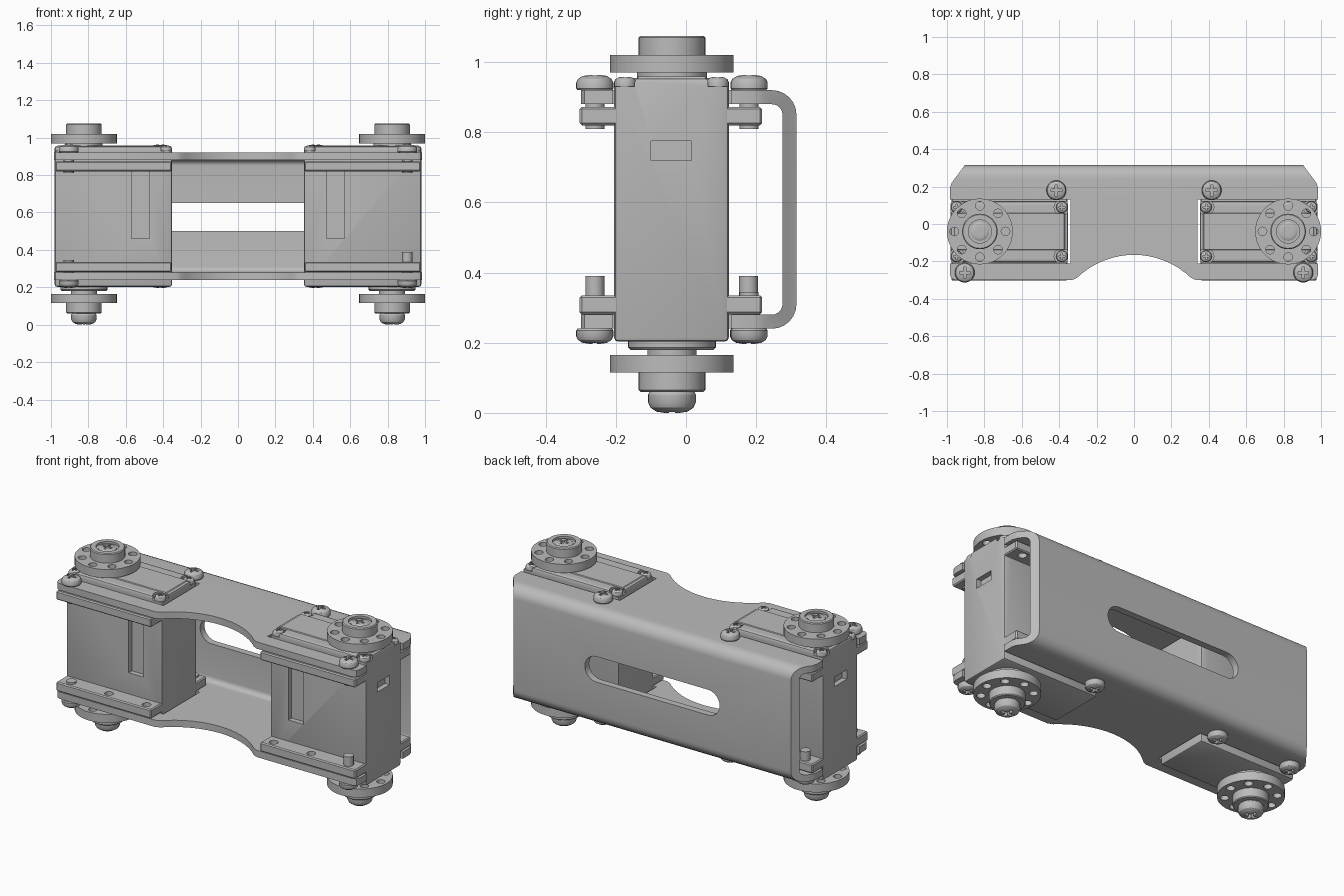
import bpy, bmesh, math
from mathutils import Matrix

cube = bpy.data.objects.get("Cube")
if cube:
    bpy.data.objects.remove(cube, do_unlink=True)

metal = bpy.data.materials.new("plain_grey")
metal.use_nodes = True
grey = (0.5, 0.5, 0.5, 1)
metal.diffuse_color = grey
metal.node_tree.nodes["Principled BSDF"].inputs["Base Color"].default_value = grey


def make(name, bm):
    bmesh.ops.recalc_face_normals(bm, faces=bm.faces)
    mesh = bpy.data.meshes.new(name)
    bm.to_mesh(mesh)
    bm.free()
    mesh.materials.append(metal)
    ob = bpy.data.objects.new(name, mesh)
    bpy.context.collection.objects.link(ob)
    return ob


def prism(name, pts, z0, z1):
    bm = bmesh.new()
    face = bm.faces.new([bm.verts.new((x, y, z0)) for x, y in pts])
    ext = bmesh.ops.extrude_face_region(bm, geom=[face])
    verts = [v for v in ext["geom"] if isinstance(v, bmesh.types.BMVert)]
    bmesh.ops.translate(bm, verts=verts, vec=(0, 0, z1 - z0))
    return make(name, bm)


def box(name, x0, x1, y0, y1, z0, z1):
    return prism(name, [(x0, y0), (x1, y0), (x1, y1), (x0, y1)], z0, z1)


def lathe(name, profile, steps=40):
    bm = bmesh.new()
    vs = [bm.verts.new((r, 0, z)) for r, z in profile]
    es = [bm.edges.new(p) for p in zip(vs, vs[1:])]
    bmesh.ops.spin(bm, geom=vs + es, cent=(0, 0, 0), axis=(0, 0, 1),
                   angle=math.tau, steps=steps)
    bmesh.ops.remove_doubles(bm, verts=bm.verts, dist=1e-5)
    return make(name, bm)


def bake(ob):
    dg = bpy.context.evaluated_depsgraph_get()
    mesh = bpy.data.meshes.new_from_object(ob.evaluated_get(dg))
    ob.modifiers.clear()
    ob.data = mesh


def combine(ob, tool, operation="DIFFERENCE"):
    mod = ob.modifiers.new("cut", "BOOLEAN")
    mod.operation, mod.object, mod.solver = operation, tool, "EXACT"
    bake(ob)
    bpy.data.objects.remove(tool, do_unlink=True)


def bevel(ob, width, segments=2):
    mod = ob.modifiers.new("bevel", "BEVEL")
    mod.width, mod.segments = width, segments
    bake(ob)


def drill(ob, spots, r, z0, z1):
    bm = bmesh.new()
    for x, y in spots:
        bmesh.ops.create_cone(bm, cap_ends=True, segments=20, radius1=r, radius2=r, depth=z1 - z0,
                              matrix=Matrix.Translation((x, y, (z0 + z1) / 2)))
    combine(ob, make("drill", bm))


def place(ob, x, y, z, down=False):
    turn = Matrix.Rotation(math.pi if down else 0, 4, "X")
    ob.data.transform(Matrix.Translation((x, y, z)) @ turn)


def screw(name, x, y, z, r, h, shaft, length, down=False):
    # Domed head with a cross recess, plus a shaft
    ob = lathe(name, [(0, -length), (shaft, -length), (shaft, 0), (r * .93, 0), (r, h * .12),
                      (r, h * .5), (r * .9, h * .75), (r * .65, h * .94), (r * .35, h), (0, h)], 28)
    a, b = r * .13, r * .55
    plus = [(a, b), (a, a), (b, a), (b, -a), (a, -a), (a, -b)]
    plus += [(-px, -py) for px, py in plus]
    combine(ob, prism("cross", plus[::-1], h * .55, h * 2))
    place(ob, x, y, z, down)


def horn(name, x, y, z, down=False):
    # Round drive plate with hub and a ring of holes
    ob = lathe(name, [(0, 0), (.176, 0), (.176, .05), (.095, .05), (.095, .1), (.09, .105),
                      (.062, .105), (.062, .093), (0, .093)], 48)
    ring = [(.137 * math.cos(i * math.tau / 8), .137 * math.sin(i * math.tau / 8)) for i in range(8)]
    drill(ob, ring, .023, -.1, .2)
    place(ob, x, y, z, down)


# Channel bracket: bent C section swept across x
def bend(cy, cz, r, a0):
    return [(cy + r * math.cos(math.radians(a0 + i * 15)),
             cz + r * math.sin(math.radians(a0 + i * 15))) for i in range(7)]


outer = [(-.3, .24)] + bend(.245, .31, .07, -90) + bend(.245, .85, .07, 0) + [(-.3, .92)]
inner = [(-.3, .88)] + bend(.245, .85, .03, 0)[::-1] + bend(.245, .31, .03, -90)[::-1] + [(-.3, .28)]
bracket = prism("channel_bracket", outer + inner, -1, 1)
bracket.data.transform(Matrix(((0, 0, 1, 0), (1, 0, 0, 0), (0, 1, 0, 0), (0, 0, 0, 1))))

# Trim to the plan outline: waist arc, open motor notches, clipped rear corners
R = .44
half = [(x / 100, -.165 - R + math.sqrt(R * R - x * x / 1e4)) for x in range(4, 29, 4)]
half += [(.305, -.288), (.335, -.301), (.955, -.301), (.977, -.29), (.985, -.27), (.985, -.21),
         (.34, -.21), (.34, .13), (.985, .13), (.985, .19), (.975, .22), (.915, .3), (.895, .33)]
plan = [(0, -.165)] + half + [(-x, y) for x, y in half[::-1]]
combine(bracket, prism("plan_trim", plan, 0, 1.2), "INTERSECT")

# Rounded slot through the rear wall
slot_pts = [(s * .365 + .075 * math.cos(a), .577 + .075 * math.sin(a))
            for s, start in ((1, -90), (-1, 90))
            for a in [math.radians(start + i * 15) for i in range(13)]]
slot = prism("slot", slot_pts, -.5, -.2)
slot.data.transform(Matrix.Rotation(math.pi / 2, 4, "X"))
combine(bracket, slot)

CY = -.04
for s, side in ((1, "left_"), (-1, "right_")):
    def sbox(name, x0, x1, *rest):
        return box(side + name, *sorted((s * x0, s * x1)), *rest)

    # Motor case with stepped corners, front channel and end window
    case = sbox("motor_case", .353, .98, -.205, .122, .203, .955)
    bevel(case, .012)
    corners = [(s * x, y) for x in (.385, .948) for y in (-.173, .09)]
    drill(case, corners, .042, .93, 1.1)
    combine(case, sbox("channel_cut", .473, .57, -.4, -.175, .46, .83))
    combine(case, sbox("window_cut", .95, 1.1, -.1, .015, .72, .775))
    lid = sbox("motor_lid_panel", .37, .965, -.14, .06, .94, .959)
    bevel(lid, .004, 1)
    for x, y in corners:
        screw(side + "case_screw", x, y, .928, .031, .03, .015, .01)

    # Mounting ears with screw holes
    spots = [(s * x, y) for x in (.415, .66, .905) for y in (-.26, .178)]
    for label, z0, z1 in (("upper", .82, .872), ("lower", .281, .335)):
        ear = sbox(label + "_mounting_ear", .356, .977, -.303, .217, z0, z1)
        bevel(ear, .006, 1)
        drill(ear, spots, .024, z0 - .05, z1 + .05)

    # Upper idler and lower drive output
    cx = s * .824
    place(lathe(side + "idler_boss", [(0, -.02), (.1, -.02), (.1, .02), (0, .02)]), cx, CY, .955)
    horn(side + "idler_horn", cx, CY, .97)
    screw(side + "idler_screw", cx, CY, 1.06, .05, .012, .02, .01)
    place(lathe(side + "output_collar", [(0, -.02), (.125, -.02), (.125, .018), (.118, .026), (.07, .026),
                                         (.07, .045), (0, .045)]), cx, CY, .205, True)
    horn(side + "output_horn", cx, CY, .165, True)
    screw(side + "output_screw", cx, CY, .06, .068, .06, .03, .01, True)

    # Bracket screws: diagonal pair above and below
    for x, y in ((.415, .18), (.905, -.26)):
        screw(side + "upper_bracket_screw", s * x, y, .92, .053, .043, .027, .11)
        long = s > 0 and y < 0
        screw(side + "lower_bracket_screw", s * x, y, .24, .053, .043, .027,
              .15 if long else .105, True)

screw("rear_long_screw", -.905, .178, .24, .053, .043, .027, .15, True)

# Smooth shading with sharp edges kept
for ob in bpy.context.scene.objects:
    if ob.type == "MESH":
        bpy.ops.object.select_all(action="DESELECT")
        ob.select_set(True)
        bpy.context.view_layer.objects.active = ob
        bpy.ops.object.shade_smooth_by_angle(angle=math.radians(30))
